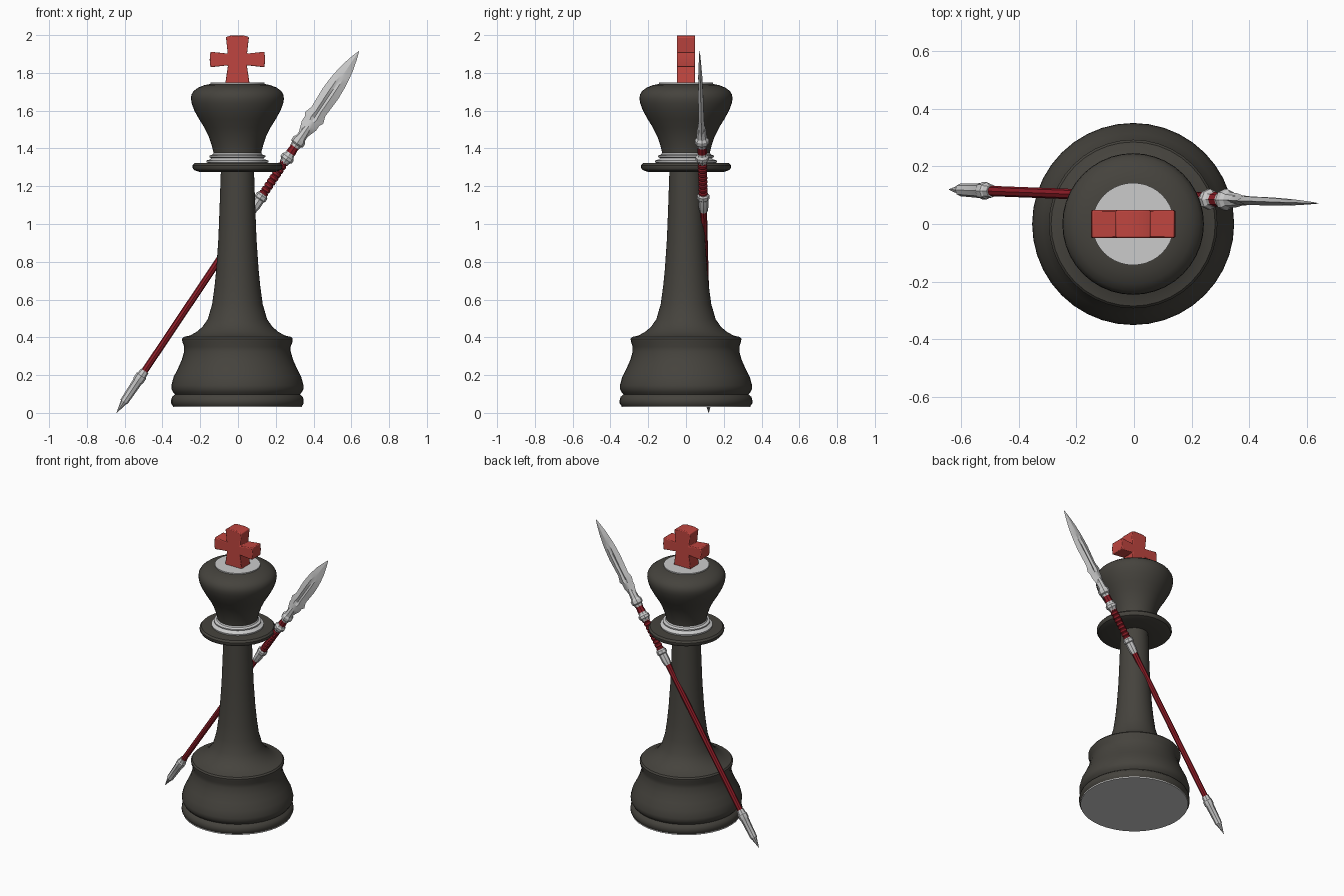
import bpy, bmesh, math
from mathutils import Matrix, Vector


def material(name, rgb):
    m = bpy.data.materials.new(name)
    m.diffuse_color = (*rgb, 1)
    return m


DARK = material("dark_stone", (0.06, 0.056, 0.047))
CROSS_RED = material("cross_red", (0.52, 0.06, 0.05))
SHAFT_RED = material("shaft_red", (0.27, 0.012, 0.02))
CX = -0.003  # the piece sits a hair left of centre


def finish(bm, name, mat=None, matrix=None, angle=35):
    bmesh.ops.recalc_face_normals(bm, faces=bm.faces)
    me = bpy.data.meshes.new(name)
    bm.to_mesh(me)
    bm.free()
    ob = bpy.data.objects.new(name, me)
    bpy.context.collection.objects.link(ob)
    if matrix:
        ob.matrix_world = matrix
    if mat:
        me.materials.append(mat)
    bpy.ops.object.select_all(action='DESELECT')
    bpy.context.view_layer.objects.active = ob
    ob.select_set(True)
    bpy.ops.object.shade_smooth_by_angle(angle=math.radians(angle))
    return ob


def loft(rings, name, mat=None, matrix=None, angle=35):
    """Skin a list of equal-length point rings and cap both ends."""
    bm = bmesh.new()
    vs = [[bm.verts.new(p) for p in r] for r in rings]
    n = len(rings[0])
    for a, b in zip(vs, vs[1:]):
        for i in range(n):
            j = (i + 1) % n
            bm.faces.new((a[i], a[j], b[j], b[i]))
    bm.faces.new(vs[0])
    bm.faces.new(vs[-1])
    return finish(bm, name, mat, matrix, angle)


def lathe(profile, name, mat=None, matrix=None, sides=40, angle=35):
    rings = [[(r * math.cos(2 * math.pi * i / sides), r * math.sin(2 * math.pi * i / sides), z)
              for i in range(sides)] for r, z in profile]
    return loft(rings, name, mat, matrix, angle)


BODY = Matrix.Translation((CX, 0, 0))

# Base, stem and collar in one turned profile
lathe([(0.342, 0.037), (0.351, 0.05), (0.351, 0.068), (0.346, 0.085), (0.331, 0.098),
       (0.341, 0.11), (0.349, 0.125), (0.35, 0.145), (0.338, 0.19), (0.315, 0.235),
       (0.295, 0.28), (0.282, 0.325), (0.282, 0.35), (0.292, 0.378), (0.293, 0.392),
       (0.285, 0.402), (0.25, 0.41), (0.215, 0.43), (0.185, 0.456), (0.157, 0.496),
       (0.134, 0.575), (0.121, 0.67), (0.112, 0.76), (0.101, 0.92), (0.094, 1.1),
       (0.088, 1.275), (0.20, 1.275), (0.23, 1.286), (0.238, 1.298), (0.238, 1.31),
       (0.228, 1.322), (0.16, 1.324)], "base_and_stem", DARK, BODY)
# Pale pad under the base
lathe([(0.342, 0.03), (0.342, 0.038)], "base_pad", None, BODY)
# Pale rings under the head
lathe([(0.15, 1.32), (0.163, 1.326), (0.165, 1.336), (0.145, 1.342), (0.138, 1.349),
       (0.148, 1.354), (0.148, 1.362), (0.132, 1.368), (0.127, 1.376)], "neck_rings", None, BODY)
# Head
lathe([(0.126, 1.368), (0.128, 1.385), (0.137, 1.42), (0.152, 1.464), (0.175, 1.51),
       (0.203, 1.555), (0.228, 1.60), (0.242, 1.638), (0.246, 1.662), (0.244, 1.684),
       (0.232, 1.704), (0.208, 1.722), (0.175, 1.735), (0.14, 1.742)], "head", DARK, BODY)
# Pale disc on top
lathe([(0.143, 1.735), (0.143, 1.749)], "top_disc", None, BODY)

# Cross: mirrored outline, extruded and bevelled
half = [(0.064, 1.745), (0.05, 1.84), (0.143, 1.83), (0.147, 1.87), (0.143, 1.912),
        (0.051, 1.902), (0.061, 1.99), (0.03, 1.999)]
outline = half + [(-x, z) for x, z in reversed(half)]
cross = loft([[(x, y, z) for x, z in outline] for y in (-0.048, 0.048)],
             "top_cross", CROSS_RED, BODY, 30)
bev = cross.modifiers.new("bevel", 'BEVEL')
bev.width = 0.005
bev.segments = 2
bev.limit_method = 'ANGLE'

# Spear frame: local z runs from butt to tip, local y is the blade's thickness
butt, tip = Vector((-0.643, 0.12, 0.0)), Vector((0.64, 0.072, 1.915))
L = (tip - butt).length
dz = (tip - butt).normalized()
dx = Vector((0, 1, 0)).cross(dz).normalized()
dy = dz.cross(dx)
SPEAR = Matrix((dx, dy, dz)).transposed().to_4x4()
SPEAR.translation = butt


def turned(profile, name, mat=None, sides=8):
    lathe(profile, name, mat, SPEAR, sides, 30)


turned([(0.001, 0), (0.017, 0.066), (0.022, 0.072), (0.026, 0.2), (0.03, 0.208),
        (0.03, 0.236), (0.025, 0.242), (0.023, 0.268)], "spear_butt", None)
turned([(0.018, 0.25), (0.018, 1.33)], "spear_shaft", SHAFT_RED)
turned([(0.022, 1.285), (0.024, 1.30), (0.027, 1.315), (0.027, 1.36), (0.033, 1.366),
        (0.033, 1.385), (0.025, 1.395)], "lower_collar")

# Wrapped grip: repeated bulges
wrap = []
turns, s0, s1 = 9, 1.385, 1.61
for i in range(turns):
    for f, r in ((0.0, 0.019), (0.25, 0.024), (0.75, 0.024)):
        wrap.append((r, s0 + (s1 - s0) * (i + f) / turns))
turned(wrap + [(0.019, s1)], "wrapped_grip", SHAFT_RED, 12)

turned([(0.024, 1.59), (0.027, 1.605), (0.036, 1.615), (0.036, 1.632), (0.027, 1.642),
        (0.025, 1.655)], "middle_collar")
turned([(0.022, 1.64), (0.026, 1.66), (0.023, 1.685), (0.026, 1.71)], "upper_grip", SHAFT_RED)
turned([(0.026, 1.695), (0.028, 1.71), (0.037, 1.718), (0.037, 1.74), (0.028, 1.752),
        (0.024, 1.80), (0.014, 1.85)], "blade_socket")

# Blade sections: distance back from tip, half width, shoulder and centre thickness
blade = [(0.55, 0.022, 0.018, 0.02), (0.52, 0.03, 0.017, 0.019), (0.475, 0.046, 0.016, 0.018),
         (0.445, 0.046, 0.015, 0.016), (0.425, 0.057, 0.015, 0.006), (0.385, 0.044, 0.014, 0.005),
         (0.33, 0.047, 0.014, 0.005), (0.27, 0.05, 0.013, 0.005), (0.2, 0.046, 0.011, 0.005),
         (0.165, 0.042, 0.009, 0.011), (0.105, 0.032, 0.006, 0.008), (0.04, 0.015, 0.003, 0.004),
         (0.0, 0.001, 0.0005, 0.001)]
rings = []
for back, w, t, c in blade:
    k = 0.3 * w
    section = [(w, 0), (k, t), (0, c), (-k, t), (-w, 0), (-k, -t), (0, -c), (k, -t)]
    rings.append([(x, y, L - back) for x, y in section])
loft(rings, "spear_blade", None, SPEAR, 20)
